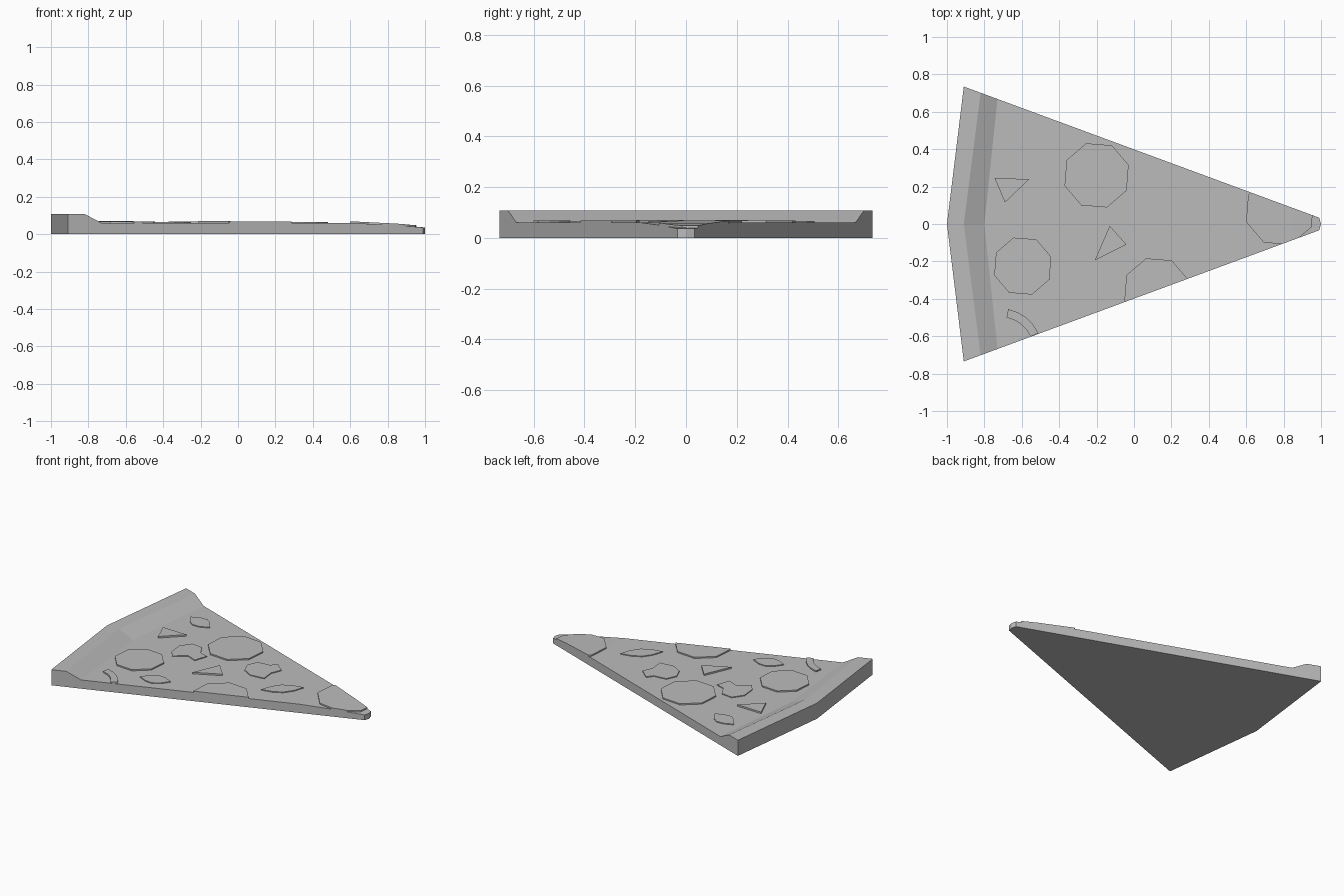
import bpy, bmesh, math
from mathutils import Vector

cube = bpy.data.objects.get("Cube")
if cube:
    bpy.data.objects.remove(cube, do_unlink=True)

grey = bpy.data.materials.new("plain grey")
grey.use_nodes = True
grey.diffuse_color = (0.5, 0.5, 0.5, 1)
grey.node_tree.nodes["Principled BSDF"].inputs["Base Color"].default_value = (0.5, 0.5, 0.5, 1)


def edge_y(x):
    """Half width of the wedge at x."""
    return 0.399 - 0.369 * x


def cheese_z(x):
    """Height of the cheese, drooping towards the tip."""
    if x < 0.6:
        return 0.06
    if x < 0.85:
        return 0.06 - 0.05 * (x - 0.6)
    return 0.0475 - 0.085 * (x - 0.85)


def finish(bm, name):
    bmesh.ops.recalc_face_normals(bm, faces=bm.faces[:])
    mesh = bpy.data.meshes.new(name)
    bm.to_mesh(mesh)
    bm.free()
    mesh.materials.append(grey)
    obj = bpy.data.objects.new(name, mesh)
    bpy.context.collection.objects.link(obj)
    return obj


def slice_body():
    """Loft of cross-sections: (edge x, centre x, top z)."""
    stations = [(-0.91, -1, 0.108), (-0.82, -0.91, 0.108), (-0.73, -0.80, 0.06),
                (0.6, 0.6, 0.06), (0.85, 0.85, cheese_z(0.85)), (0.99, 1, 0.036)]
    bm = bmesh.new()
    rings = []
    for ex, cx, z in stations:
        w = edge_y(ex)
        plan = [(ex, -w), (cx, 0), (ex, w)]
        ring = [bm.verts.new((x, y, z)) for x, y in plan]
        ring += [bm.verts.new((x, y, 0)) for x, y in reversed(plan)]
        rings.append(ring)
    for a, b in zip(rings, rings[1:]):
        for i in range(6):
            j = (i + 1) % 6
            bm.faces.new((a[i], a[j], b[j], b[i]))
    for r in (rings[0], rings[-1]):
        bm.faces.new((r[0], r[1], r[4], r[5]))
        bm.faces.new((r[1], r[2], r[3], r[4]))
    finish(bm, "slice_body")


def topping(name, outline, height=0.009):
    """Thin flat piece trimmed to the wedge and draped over the cheese."""
    bm = bmesh.new()
    bm.faces.new([bm.verts.new((x, y, 0)) for x, y in outline])
    cuts = [((0, s * edge_y(0), 0), (0.369, s, 0), True) for s in (-1, 1)]
    cuts += [((0.98, 0, 0), (1, 0, 0), True)]
    cuts += [((x, 0, 0), (1, 0, 0), False) for x in (0.6, 0.85)]
    for co, no, trim in cuts:
        bmesh.ops.bisect_plane(bm, geom=bm.verts[:] + bm.edges[:] + bm.faces[:], dist=1e-5,
                               plane_co=co, plane_no=Vector(no).normalized(), clear_outer=trim)
    top = bmesh.ops.extrude_face_region(bm, geom=bm.faces[:], use_keep_orig=True)["geom"]
    raised = {v for v in top if isinstance(v, bmesh.types.BMVert)}
    for v in bm.verts:
        v.co.z = cheese_z(v.co.x) + (height if v in raised else -0.004)
    finish(bm, name)


def octagon(x, y, r):
    angles = [math.radians(45 * i + 18) for i in range(8)]
    return [(x + r * math.cos(a), y + r * math.sin(a)) for a in angles]


def leaf(start, end, bulge):
    """Pointed oval between two ends."""
    a, b = Vector(start), Vector(end)
    side = Vector((a.y - b.y, b.x - a.x)).normalized() * bulge
    steps = [i / 4 for i in range(4)]
    path = [a.lerp(b, t) + side * math.sin(math.pi * t) for t in steps]
    path += [b.lerp(a, t) - side * math.sin(math.pi * t) for t in steps]
    return [tuple(p) for p in path]


def arc_strip(x, y, r, width, start, end):
    angles = [math.radians(start + (end - start) * i / 4) for i in range(5)]
    outer = [(x + r * math.cos(a), y + r * math.sin(a)) for a in angles]
    r -= width
    return outer + [(x + r * math.cos(a), y + r * math.sin(a)) for a in reversed(angles)]


slice_body()

# Round slices, some trimmed by the cut sides
for i, spec in enumerate([(-0.595, -0.225, 0.16), (-0.2, 0.26, 0.18),
                          (0.12, -0.355, 0.18), (0.78, 0.07, 0.19)]):
    topping(f"round_slice_{i + 1}", octagon(*spec))

# Triangular chunks
topping("triangle_chunk_1", [(-0.745, 0.245), (-0.69, 0.115), (-0.56, 0.24)], 0.011)
topping("triangle_chunk_2", [(-0.13, -0.01), (-0.21, -0.195), (-0.04, -0.11)], 0.011)

# Mushroom slices: cap with a short stem
topping("mushroom_1", [(-0.51, 0.09), (-0.46, 0.16), (-0.38, 0.15), (-0.34, 0.08), (-0.28, 0.06),
                       (-0.31, -0.03), (-0.38, 0), (-0.46, -0.06), (-0.5, -0.01)], 0.006)
topping("mushroom_2", [(0, 0.1), (0.03, 0.17), (0.12, 0.18), (0.15, 0.22), (0.22, 0.16),
                       (0.19, 0.09), (0.2, 0), (0.1, -0.01), (0.03, 0.03)], 0.006)

# Leaves
topping("leaf_1", leaf((0.28, -0.147), (0.48, 0.03), 0.055), 0.006)
topping("leaf_2", leaf((-0.45, -0.425), (-0.25, -0.376), 0.06), 0.006)
topping("leaf_3", leaf((-0.7, 0.48), (-0.51, 0.42), 0.06), 0.006)

# Curved strip near the crust
topping("curved_strip", arc_strip(-0.72, -0.68, 0.23, 0.045, 25, 78))
